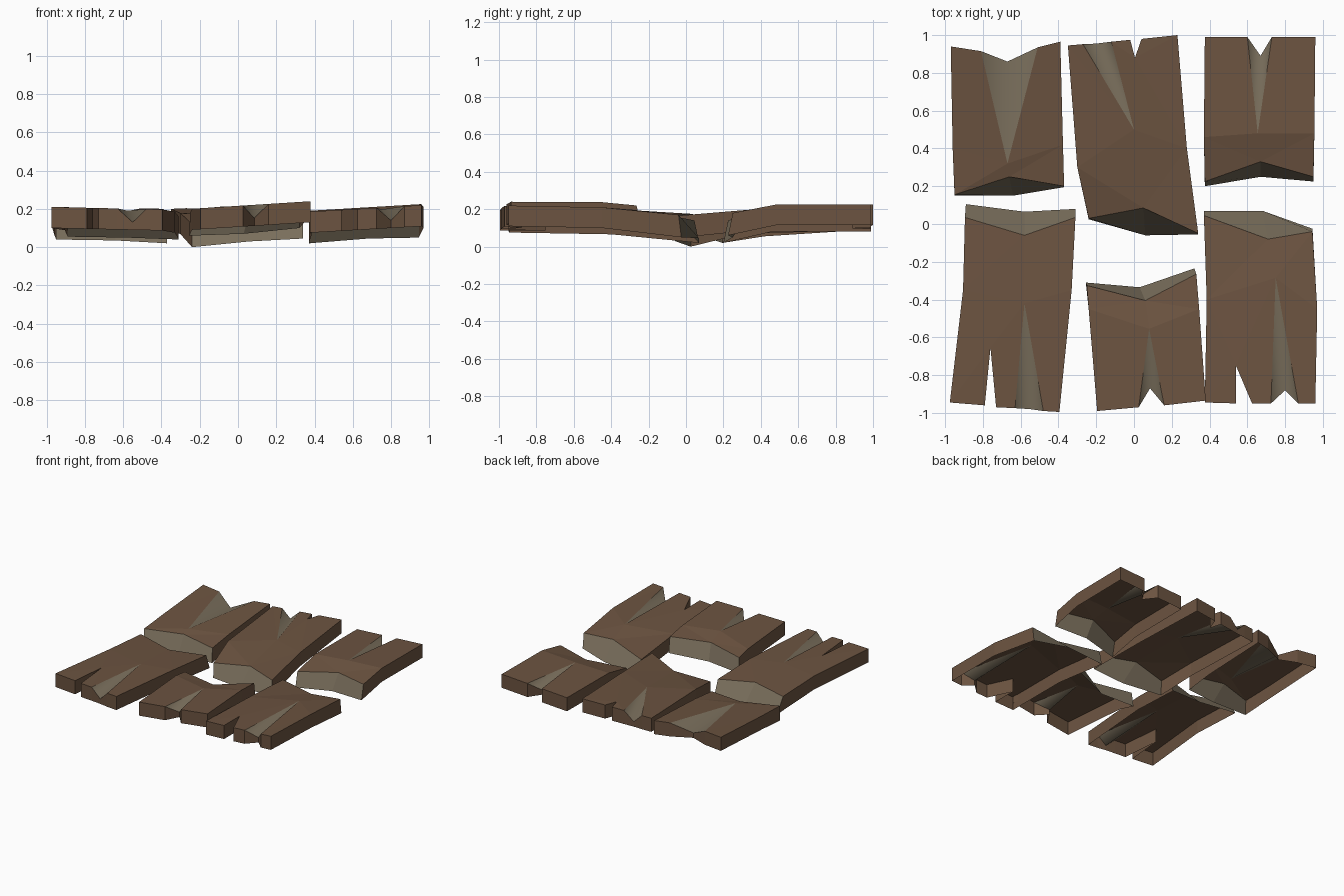
import bpy, bmesh
from mathutils import Vector
from mathutils.geometry import delaunay_2d_cdt

if "Cube" in bpy.data.objects:
    bpy.data.objects.remove(bpy.data.objects["Cube"])


def material(name, color):
    m = bpy.data.materials.new(name)
    m.diffuse_color = (*color, 1)
    m.use_nodes = True
    m.node_tree.nodes["Principled BSDF"].inputs["Base Color"].default_value = m.diffuse_color
    return m


BARK = material("weathered_wood", (0.15, 0.088, 0.052))
RAW = material("raw_wood", (0.19, 0.155, 0.105))


def plank(name, snap, snap_low, snap_z, ends, end_z, bends, groove, apex,
          sag=0.0, depth=0.07, thick=0.11):
    """Open-bottomed plank, outline anticlockwise: snapped edge (3 points),
    first bend, worn end, second bend. groove = index of the groove mouth in ends.
    snap_z = three bottom heights; end_z = top heights at the left and right;
    sag = how far the bend lies below the worn end."""
    outline = snap + [bends[0]] + ends + [bends[1]]
    n = len(outline)
    xs = [p[0] for p in outline]
    x0, x1 = min(xs), max(xs)

    def flat_z(x):
        return end_z[0] + (end_z[1] - end_z[0]) * (x - x0) / (x1 - x0)

    mouth = 4 + groove
    pts = [Vector(p) for p in outline + [apex]]
    links = [(3, n), (n, n - 1), (mouth, n), (mouth - 1, n), (mouth + 1, n)]
    cdt = delaunay_2d_cdt(pts, links, [list(range(n))], 1, 1e-5)
    tris, orig = cdt[2], cdt[3]

    bm = bmesh.new()
    top, low = [], []
    for i, p in enumerate(pts):
        z = snap_z[i] + thick + 0.01 if i < 3 else flat_z(p.x)
        if i in (3, n - 1, n):
            z -= sag
        top.append(bm.verts.new((p.x, p.y, z - (depth if i == mouth else 0))))
        if i < n:
            q = snap_low[i] if i < 3 else p
            low.append(bm.verts.new((q[0], q[1], snap_z[i] if i < 3 else z - thick)))
    # top surface, with smooth exposed wood inside the groove
    for t in tris:
        ids = [orig[k][0] for k in t]
        f = bm.faces.new([top[k] for k in ids])
        f.normal_update()
        if f.normal.z < 0:
            f.normal_flip()
        f.smooth = mouth in ids and n in ids
        f.material_index = int(f.smooth)
    # side walls and the snapped face
    for i in range(n):
        j = (i + 1) % n
        f = bm.faces.new((top[i], low[i], low[j], top[j]))
        f.material_index = int(i < 2)
    me = bpy.data.meshes.new(name)
    bm.to_mesh(me)
    bm.free()
    me.materials.append(BARK)
    me.materials.append(RAW)
    bpy.context.collection.objects.link(bpy.data.objects.new(name, me))


# back row
plank("back_left_plank",
      [(-.95, .155), (-.66, .25), (-.37, .20)],
      [(-.95, .15), (-.64, .15), (-.37, .195)], (.04, .035, .02),
      [(-.39, .965), (-.51, .935), (-.67, .86), (-.81, .915), (-.97, .94)],
      (.21, .20), [(-.376, .42), (-.96, .40)], 2, (-.67, .32), sag=.035)
plank("back_middle_plank",
      [(-.24, .03), (.05, .085), (.34, -.05)],
      [(-.24, .025), (.06, -.06), (.34, -.055)], (0, .03, .045),
      [(.23, 1.0), (.04, .98), (.005, .88), (-.02, .975), (-.12, .965),
       (-.2, .955), (-.27, .952), (-.35, .945)],
      (.20, .23), [(.28, .40), (-.30, .30)], 5, (0, .5), sag=.025)
plank("back_right_plank",
      [(.375, .225), (.67, .33), (.95, .25)],
      [(.375, .20), (.67, .25), (.95, .225)], (.02, .05, .06),
      [(.96, .99), (.73, .99), (.67, .89), (.60, .99), (.375, .99)],
      (.19, .225), [(.955, .48), (.37, .46)], 2, (.655, .48))

# front row
plank("front_left_plank",
      [(-.31, .035), (-.58, -.06), (-.895, .035)],
      [(-.31, .08), (-.58, .065), (-.89, .105)], (.04, .05, .055),
      [(-.975, -.945), (-.79, -.96), (-.76, -.655), (-.73, -.97),
       (-.63, -.975), (-.55, -.98), (-.48, -.99), (-.395, -.995)],
      (.21, .195), [(-.905, -.35), (-.33, -.35)], 5, (-.58, -.42), sag=.01)
plank("front_middle_plank",
      [(.33, -.265), (.06, -.405), (-.25, -.325)],
      [(.32, -.235), (.03, -.335), (-.255, -.31)], (.10, .07, .06),
      [(-.195, -.99), (.025, -.97), (.085, -.87), (.16, -.96), (.38, -.935)],
      (.20, .24), [(-.24, -.45), (.345, -.45)], 2, (.08, -.555))
plank("front_right_plank",
      [(.945, -.04), (.71, -.08), (.37, .045)],
      [(.945, -.025), (.68, .07), (.37, .07)], (.05, .045, .02),
      [(.375, -.945), (.54, -.95), (.54, -.75), (.625, -.95), (.725, -.95),
       (.80, -.88), (.87, -.95), (.96, -.95)],
      (.185, .22), [(.385, -.40), (.97, -.45)], 5, (.75, -.285), sag=.01)
